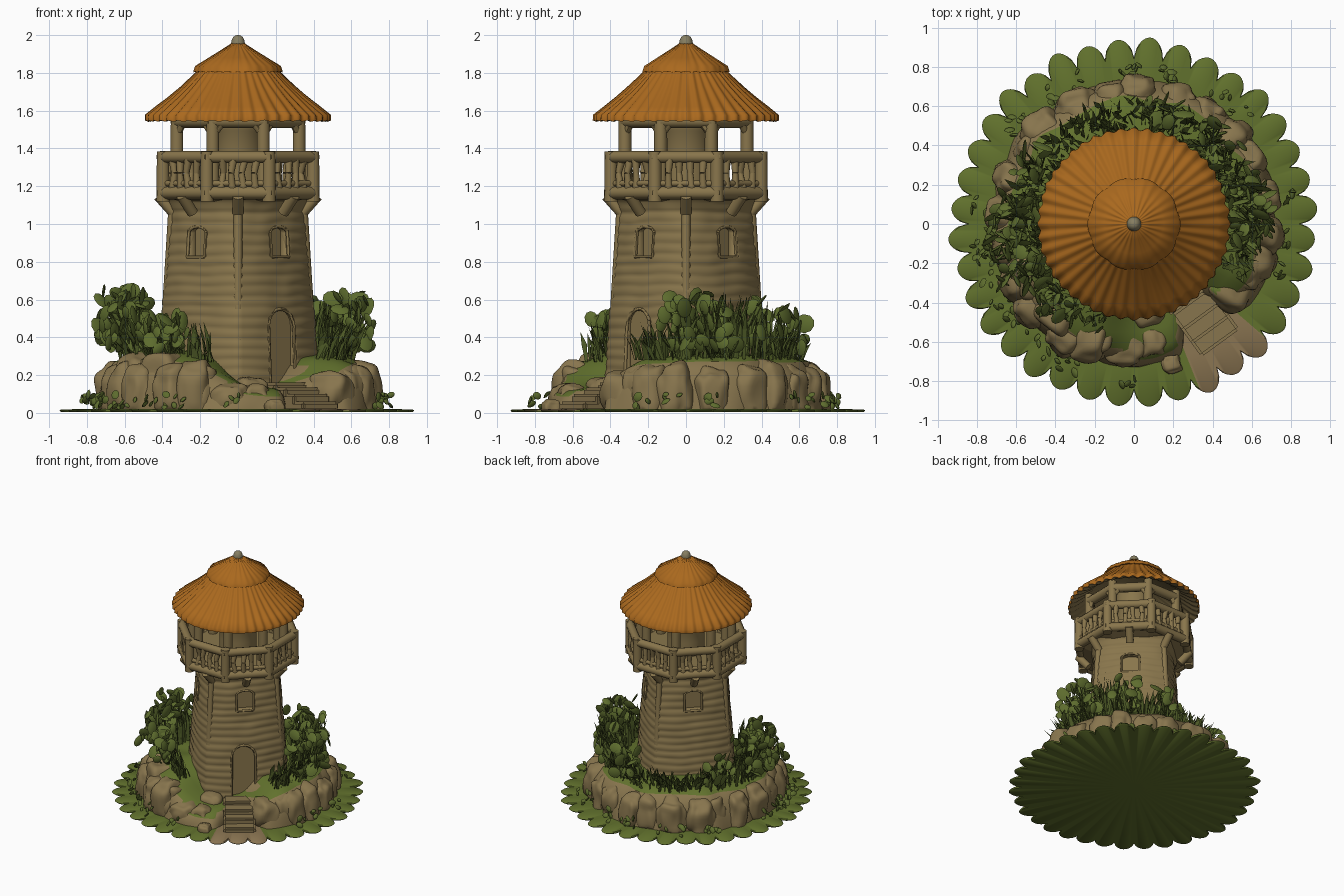
import bpy, bmesh, math, random
from mathutils import Vector, Matrix, noise

if "Cube" in bpy.data.objects:
    bpy.data.objects.remove(bpy.data.objects["Cube"])

random.seed(7)
U = random.uniform
rad = math.radians


def mat(name, r, g, b):
    m = bpy.data.materials.new(name)
    m.diffuse_color = (r, g, b, 1)
    m.use_nodes = True
    m.node_tree.nodes["Principled BSDF"].inputs["Base Color"].default_value = m.diffuse_color
    return m


THATCH = mat("orange_thatch", .40, .14, .013)
WOOD = mat("tan_wood", .25, .18, .072)
ROCK = mat("brown_rock", .245, .178, .075)
PATH = mat("dirt_path", .26, .18, .085)
GRASS = mat("grass_green", .12, .165, .026)
LEAF = mat("leaf_green", .11, .15, .027)
BLADE = mat("dark_leaf_green", .07, .095, .018)
KNOB = mat("grey_knob", .24, .21, .12)


def P(a, r, z):
    """Polar point: angle in degrees from the front (-y) towards +x."""
    return Vector((r * math.sin(rad(a)), -r * math.cos(rad(a)), z))


def finish(name, bm, mats, angle=45, smooth=True, rule=None, fix=True):
    if fix:
        bmesh.ops.recalc_face_normals(bm, faces=bm.faces)
    me = bpy.data.meshes.new(name)
    if rule:
        for f in bm.faces:
            f.normal_update()
            f.material_index = rule(f.calc_center_median(), f.normal)
    for f in bm.faces:
        f.smooth = smooth
    bm.to_mesh(me)
    bm.free()
    for m in mats:
        me.materials.append(m)
    if smooth:
        me.set_sharp_from_angle(angle=rad(angle))
    ob = bpy.data.objects.new(name, me)
    bpy.context.collection.objects.link(ob)
    return ob


def lathe(name, n, rows, f, mats, **kw):
    """Polar surface; f(angle, row) gives (radius, z). Both ends are capped."""
    bm = bmesh.new()
    v = [[bm.verts.new(P(360 * j / n, *f(360 * j / n, i))) for j in range(n)] for i in range(rows)]
    for i in range(rows - 1):
        for j in range(n):
            k = (j + 1) % n
            bm.faces.new((v[i][j], v[i][k], v[i + 1][k], v[i + 1][j]))
    bm.faces.new(v[0][::-1])
    bm.faces.new(v[-1])
    return finish(name, bm, mats, **kw)


def log(bm, p, q, r0, r1=None, n=10):
    d = q - p
    M = Matrix.Translation((p + q) / 2) @ d.to_track_quat('Z', 'Y').to_matrix().to_4x4()
    bmesh.ops.create_cone(bm, cap_ends=True, segments=n, radius1=r0, radius2=r1 or r0, depth=d.length, matrix=M)


def interp(pts, x):
    for (x0, y0), (x1, y1) in zip(pts, pts[1:]):
        if x <= x1:
            return y0 + (y1 - y0) * (x - x0) / (x1 - x0)
    return pts[-1][1]


# Ground: lobed disc with a dirt patch at the steps
amp = [U(.7, 1) for _ in range(36)]
def ground(a, i):
    lobe = .85 + .105 * amp[int(a / 10) % 36] * abs(math.sin(rad(a * 18))) ** .6
    return ((.03, .004), (lobe - .01, .004), (lobe, .012), (lobe - .01, .019), (.72, .02), (.58, .02), (.2, .02))[i]
lathe("grass_ground", 432, 7, ground, [GRASS, PATH],
      rule=lambda c, n: int(n.z > .1 and c.length > .55 and 22 < math.degrees(math.atan2(c.x, -c.y)) < 49))

# Earth mound, lower at the front and open at the steps
def mound(a, i):
    d = (a + 180) % 360 - 180
    low = math.exp(-((d - 22) / 34) ** 4)
    gap = math.exp(-((d - 36) / 13) ** 4)
    r, z = ((.73, .012), (.72, .1), (.69, .2), (.64, .27), (.55, .3), (.45, .31), (.3, .31))[i]
    k = 1 + .06 * noise.noise(P(a, 4, i * .4))
    return r * k * (1 - .3 * gap), max(.012, z * (1 - .55 * low) * (1 + .12 * noise.noise(P(a, 2, 5))))
lathe("earth_mound", 144, 7, mound, [ROCK, GRASS], rule=lambda c, n: int(n.z > .7))

# Boulders around the mound
def boulder(bm, a, r, z, sx, sy, sz):
    seed = Vector((U(0, 50), U(0, 50), 0))
    M = Matrix.Translation(P(a, r, z)) @ Matrix.Rotation(rad(a + U(-10, 10)), 4, 'Z')
    for v in bmesh.ops.create_icosphere(bm, subdivisions=4, radius=1)['verts']:
        c = v.co.copy()
        c = Vector([math.copysign(abs(t) ** .72, t) for t in c]) * (1 + .2 * noise.noise(c * 1.6 + seed))
        c = M @ Vector((c.x * sx, c.y * sy, c.z * sz))
        v.co = (c.x, c.y, max(c.z, .015))
bm = bmesh.new()
for a in range(72, 350, 15):
    boulder(bm, a + U(-3, 3), U(.62, .65), .1, U(.09, .11), U(.1, .13), U(.14, .18))
for b in ((-42, .57, .12, .14, .14, .2), (-62, .56, .12, .14, .14, .2), (-22, .6, .1, .13, .12, .16),
          (-4, .62, .06, .11, .11, .1), (8, .6, .05, .08, .09, .1), (15, .74, .03, .05, .05, .04),
          (57, .58, .09, .11, .13, .13), (68, .62, .1, .1, .1, .16), (8, .45, .1, .09, .08, .09)):
    boulder(bm, *b)
finish("boulders", bm, [ROCK, GRASS], angle=60, rule=lambda c, n: int(n.z > .8 and c.xy.length < .56 and c.z > .2))

# Steps up to the door
bm = bmesh.new()
for i, (r, h) in enumerate(((.44, .15), (.53, .125), (.61, .09), (.69, .05))):
    M = Matrix.Translation(P(36, r, h / 2 + .01)) @ Matrix.Rotation(rad(36), 4, 'Z') @ Matrix.Diagonal((.24, .12, h, 1))
    bmesh.ops.create_cube(bm, size=1, matrix=M)
bmesh.ops.bevel(bm, geom=bm.edges[:], offset=.014, segments=2, affect='EDGES')
finish("stone_steps", bm, [ROCK])

# Tower body: bulging four-cornered log wall with worn, shallow courses
RZ = [(.05, .43), (.3, .422), (.6, .397), (1, .36), (1.06, .352), (1.1, .36), (1.16, .4)]
def section(a):
    p = abs((a % 90) - 45) / 45
    return .84 + .16 * p ** 1.8
def body(a, i):
    z = .05 + 1.11 * i / 108
    wob = z + .015 * noise.noise(P(a, 1.5, z * 3))
    bulge = .007 * abs(math.sin(math.pi * wob / .056)) ** .8 - .003 + .006 * noise.noise(P(a, 3, z * 9))
    return interp(RZ, z) * section(a) + bulge, z
tower = lathe("log_tower", 96, 109, body, [WOOD], angle=60)

# Openings: hidden arched cutters, plus thin raised frames
def arch(w, z0, z1, rise):
    top = [(w / 2 * math.cos(t), z1 - rise + rise * math.sin(t)) for t in [math.pi * k / 10 for k in range(11)]]
    return [(-w / 2, z0), (w / 2, z0)] + top
cut, frame = bmesh.new(), bmesh.new()
holes = [(a, .13, .825, .985, .03, .255) for a in (45, 135, 225, 315)] + [(42, .18, .13, .55, .09, .315)]
for a, w, z0, z1, rise, r in holes:
    R = Matrix.Rotation(rad(a), 4, 'Z')
    pts = arch(w, z0, z1, rise)
    ring = [[cut.verts.new(R @ Vector((x, -d, z))) for x, z in pts] for d in (r, r + .2)]
    n = len(pts)
    cut.faces.new(ring[0]), cut.faces.new(ring[1][::-1])
    for j in range(n):
        k = (j + 1) % n
        cut.faces.new((ring[0][j], ring[0][k], ring[1][k], ring[1][j]))
        s = lambda p: R @ Vector((p[0], -interp(RZ, p[1]) * section(45) + .002, p[1]))
        if (Vector(pts[j]) - Vector(pts[k])).length > .002:
            log(frame, s(pts[j]), s(pts[k]), .009, n=8)
cutter = finish("opening_cutter", cut, [WOOD])
cutter.hide_render = cutter.hide_viewport = True
cutter.display_type = 'WIRE'
mod = tower.modifiers.new("openings", 'BOOLEAN')
mod.operation, mod.object, mod.solver = 'DIFFERENCE', cutter, 'EXACT'
finish("opening_frames", frame, [WOOD])

# Corner logs on the body and brackets below the balcony
bm = bmesh.new()
for a in range(0, 360, 90):
    log(bm, P(a, .405, .1), P(a, .345, 1.08), .024)
for a in range(0, 360, 45):
    log(bm, P(a, .34, 1.06), P(a, .42, 1.15), .03)
finish("corner_logs_and_brackets", bm, [WOOD])

# Balcony: eight-sided floor, rails, posts and crooked balusters
lathe("balcony_floor", 8, 4, lambda a, i: [(.33, 1.12), (.41, 1.14), (.42, 1.19), (.1, 1.19)][i],
      [WOOD], smooth=False).rotation_euler.z = rad(22.5)
bm = bmesh.new()
for k in range(8):
    a, b = 22.5 + 45 * k, 67.5 + 45 * k
    p, q = P(a, .43, 0), P(b, .43, 0)
    e = (q - p) * .05
    for z, r in ((1.165, .034), (1.355, .032), (1.215, .016)):
        h = Vector((0, 0, z))
        log(bm, p - e + h, q + e + h, r)
    log(bm, P(a, .43, 1.12), P(a, .43, 1.385), .036, .034)
    for t in (.22, .41, .59, .78):
        c = p.lerp(q, t)
        mid = c + Vector((U(-.015, .015), U(-.015, .015), 1.27))
        log(bm, c + Vector((0, 0, 1.18)), mid, .023, .016, 8)
        log(bm, mid, c + Vector((U(-.01, .01), U(-.01, .01), 1.35)), .017, .023, 8)
    # Roof posts, ring beam and braces
    log(bm, P(a, .35, 1.17), P(a, .35, 1.6), .036, .034)
    log(bm, P(a, .35, 1.545), P(b, .35, 1.545), .036)
    for s in (-1, 1):
        log(bm, P(a, .35, 1.47), P(a + 10 * s, .34, 1.55), .02, n=8)
finish("balcony_rails_and_posts", bm, [WOOD])
lathe("upper_room", 32, 6, lambda a, i: [(.14, 1.17), (.14, 1.3), (.137, 1.49), (.145, 1.5), (.145, 1.53), (.13, 1.68)][i], [WOOD])

# Thatched roof in two tiers, with a wooden underside
LOW = [(.18, 1.85), (.235, 1.79), (.3, 1.728), (.37, 1.668), (.43, 1.62), (.485, 1.575), (.485, 1.545), (.44, 1.56), (.3, 1.66), (.1, 1.76)]
def roof(a, i):
    r, z = LOW[i]
    rib = math.cos(rad(a * 44)) * (.25 + .15 * i) + .8 * noise.noise(P(a, 6, i * .3))
    return r + .007 * rib * (i < 8), z + .003 * rib * (i < 7)
lathe("thatch_roof", 264, 10, roof, [THATCH, WOOD], angle=75, rule=lambda c, n: int(n.z < -.3))
CAP = [(.02, 1.965), (.08, 1.925), (.15, 1.88), (.22, 1.835), (.228, 1.805), (.15, 1.82)]
def cap(a, i):
    r, z = CAP[i]
    return r * (1 + .05 * abs(math.sin(rad(a * 5))) * i / 5), z + .002 * math.cos(rad(a * 28))
lathe("roof_cap", 168, 6, cap, [THATCH], angle=60)
lathe("roof_knob", 20, 6, lambda a, i: [(.036, 1.93), (.037, 1.955), (.033, 1.975), (.025, 1.99), (.014, 1.998), (.004, 2)][i], [KNOB])

# Plants: upright blades and round leaves on stems
def tall(a):
    return max(math.exp(-((a - 115) / 38) ** 2), math.exp(-((a - 272) / 26) ** 2))
def blade(bm, p, h, w, lean):
    s = Vector((U(-1, 1), U(-1, 1), 0)).normalized() * w
    m, t = p + lean * .4 + Vector((0, 0, h * .6)), p + lean + Vector((0, 0, h))
    v = [bm.verts.new(c) for c in (p - s * .5, p + s * .5, m + s, t, m - s)]
    bm.faces.new((v[0], v[1], v[2], v[4]))
    bm.faces.new((v[4], v[2], v[3]))
bm = bmesh.new()
for _ in range(520):
    a = U(62, 300)
    blade(bm, P(a, U(.45, .62), .28), (.14 + .2 * tall(a)) * U(.5, 1.1), U(.008, .018), P(a + U(-70, 70), U(.02, .1), 0))
for _ in range(45):
    a = U(305, 345)
    blade(bm, P(a, U(.46, .55), .27), U(.08, .22), U(.008, .016), P(a + U(-60, 60), U(.01, .06), 0))
finish("blade_plants", bm, [BLADE], smooth=False, fix=False)

leaf, stem = bmesh.new(), bmesh.new()
def round_leaf(c, n, s):
    M = Matrix.Translation(c) @ n.to_track_quat('Z', 'Y').to_matrix().to_4x4() @ Matrix.Rotation(U(0, 6), 4, 'Z')
    M = M @ Matrix.Diagonal((s, s * U(.65, .85), .008, 1))
    bmesh.ops.create_uvsphere(leaf, u_segments=10, v_segments=4, radius=1, matrix=M)
# Clusters: angle, count, top height, outer radius
for a, count, top, out in ((268, 46, .65, .76), (286, 46, .62, .76), (304, 26, .52, .68), (88, 40, .62, .72), (104, 36, .64, .7),
                           (135, 28, .6, .7), (165, 18, .52, .66), (240, 18, .52, .68), (320, 26, .52, .62)):
    for i in range(count):
        b, z = a + U(-11, 11), U(.34, top)
        c = P(b, U(.5, out - .1 * (z - .34)), z)
        n = Vector((U(-1, 1), U(-1, 1), U(-.3, .6))) + P(b, .4, 0)
        round_leaf(c, n, U(.036, .06))
        if i % 2:
            log(stem, P(a, .55, .27), c, .006, .004, 5)
# Small tufts on the ground
for _ in range(26):
    a = U(55, 375)
    for k in range(4):
        c = P(a + U(-4, 4), U(.74, .83), U(.03, .1))
        round_leaf(c, P(a + U(-80, 80), 1, U(0, 1)), U(.018, .03))
finish("round_leaves", leaf, [LEAF])
finish("plant_stems", stem, [BLADE])
